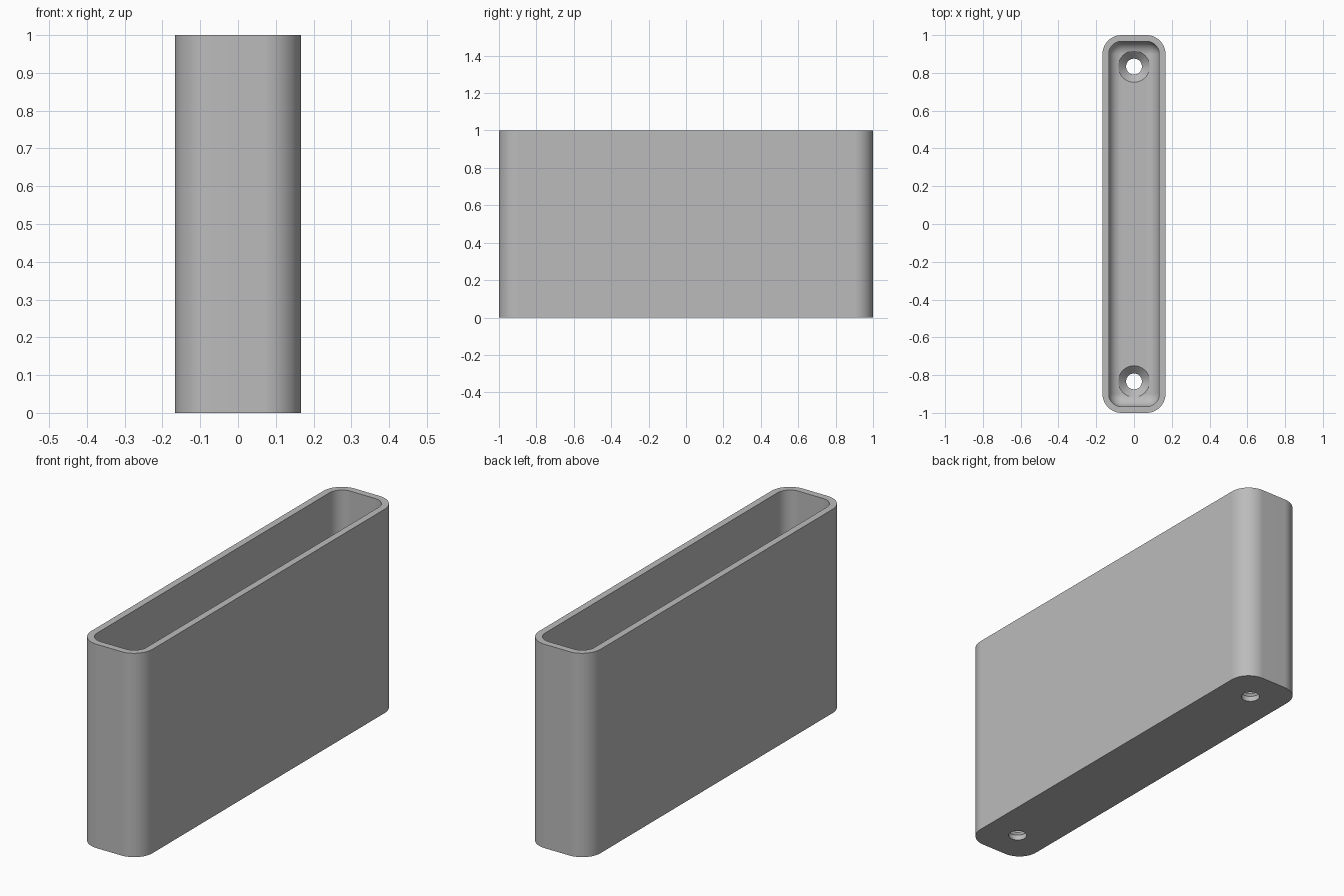
import bpy, bmesh, math

if "Cube" in bpy.data.objects:
    bpy.data.objects.remove(bpy.data.objects["Cube"])

HALF_X, HALF_Y, HEIGHT = 1 / 6, 1.0, 1.0
CORNER, WALL, FLOOR = 0.1, 1 / 30, 1 / 15
FILLET = 0.066
HOLE_Y, HOLE_R, SINK_R = 5 / 6, 0.042, 0.083
STEPS = 12

grey = bpy.data.materials.new("plain grey")
grey.use_nodes = True
colour = (0.5, 0.5, 0.5, 1)
grey.diffuse_color = colour
grey.node_tree.nodes["Principled BSDF"].inputs["Base Color"].default_value = colour


def make_object(name, bm):
    bmesh.ops.recalc_face_normals(bm, faces=bm.faces)
    mesh = bpy.data.meshes.new(name)
    bm.to_mesh(mesh)
    bm.free()
    mesh.materials.append(grey)
    obj = bpy.data.objects.new(name, mesh)
    bpy.context.collection.objects.link(obj)
    return obj


def loft(name, rings):
    """Skin a stack of equal point rings and cap both ends."""
    bm = bmesh.new()
    loops = [[bm.verts.new(p) for p in ring] for ring in rings]
    for low, high in zip(loops, loops[1:]):
        for i in range(len(low)):
            j = (i + 1) % len(low)
            bm.faces.new((low[i], low[j], high[j], high[i]))
    bm.faces.new(loops[0])
    bm.faces.new(loops[-1])
    return make_object(name, bm)


def rounded_ring(inset, z):
    """Rounded rectangle, moved inwards from the outer outline."""
    r = CORNER - inset
    points = []
    for quarter, (sx, sy) in enumerate(((1, 1), (-1, 1), (-1, -1), (1, -1))):
        for i in range(STEPS + 1):
            a = (quarter + i / STEPS) * math.pi / 2
            points.append((sx * (HALF_X - CORNER) + r * math.cos(a),
                           sy * (HALF_Y - CORNER) + r * math.sin(a), z))
    return points


def circle(y, r, z, sides=48):
    return [(r * math.cos(i * math.tau / sides), y + r * math.sin(i * math.tau / sides), z)
            for i in range(sides)]


# Open tray: outer wall, rim, inner wall, rounded floor edge
rings = [rounded_ring(0, 0), rounded_ring(0, HEIGHT), rounded_ring(WALL, HEIGHT)]
for i in range(9):
    a = i / 8 * math.pi / 2
    rings.append(rounded_ring(WALL + FILLET * (1 - math.cos(a)),
                              FLOOR + FILLET * (1 - math.sin(a))))
holder = loft("holder_body", rings)

# Countersunk screw holes through the floor
for side in (-1, 1):
    y = side * HOLE_Y
    sink_z = FLOOR - (SINK_R - HOLE_R)
    cutter = loft("screw_hole_cutter", [circle(y, HOLE_R, -0.1), circle(y, HOLE_R, sink_z),
                                        circle(y, SINK_R, FLOOR), circle(y, SINK_R, 0.3)])
    cutter.hide_render = True
    cut = holder.modifiers.new("screw hole", 'BOOLEAN')
    cut.operation = 'DIFFERENCE'
    cut.solver = 'EXACT'
    cut.object = cutter
    bpy.context.view_layer.objects.active = holder
    bpy.ops.object.modifier_apply(modifier=cut.name)
    bpy.data.objects.remove(cutter)

# Smooth corners, crisp rim and hole edges
bpy.ops.object.select_all(action='DESELECT')
holder.select_set(True)
bpy.context.view_layer.objects.active = holder
bpy.ops.object.shade_smooth_by_angle(angle=math.radians(30))
weighted = holder.modifiers.new("flat side normals", 'WEIGHTED_NORMAL')
weighted.keep_sharp = True
